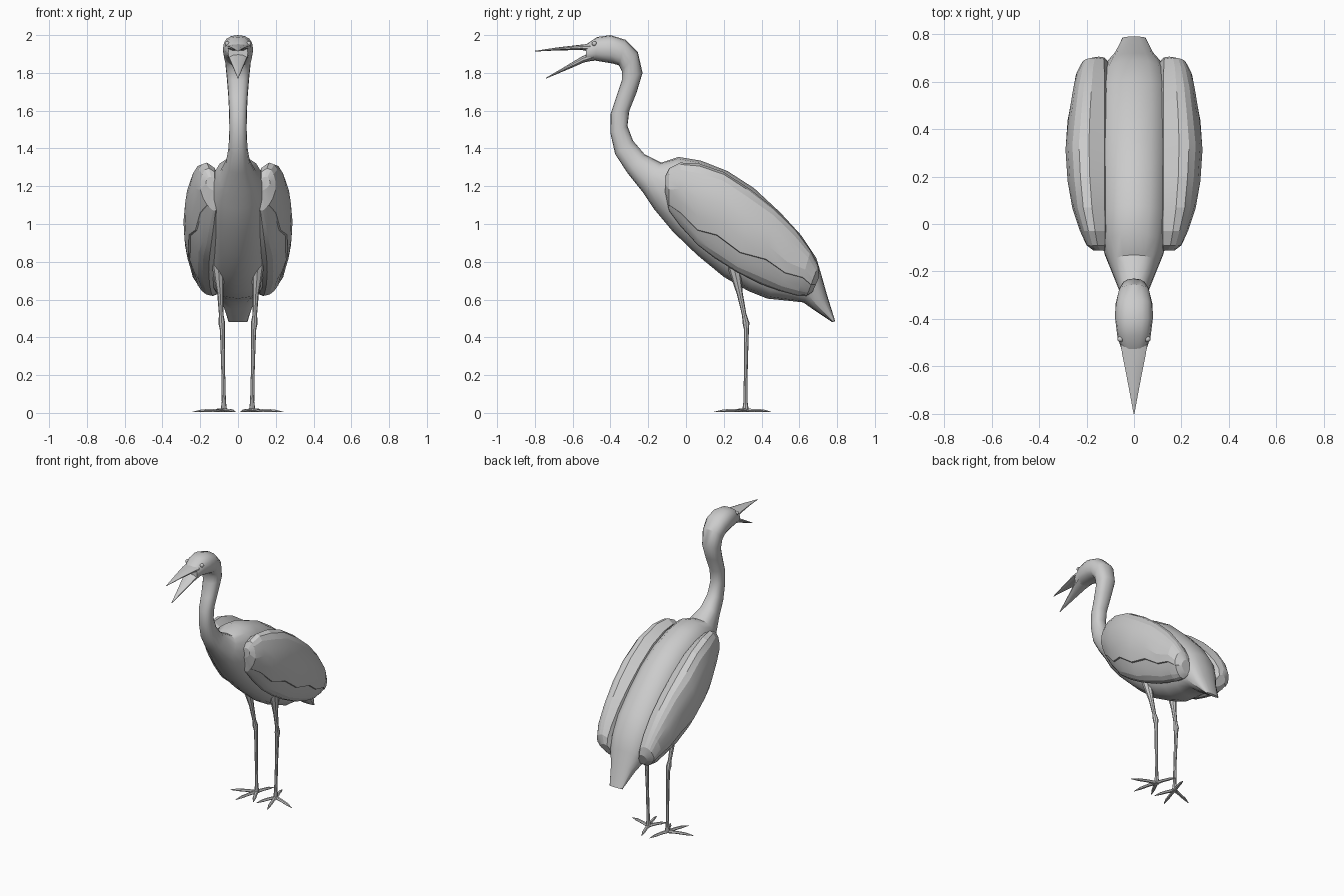
import bpy, bmesh, math
from mathutils import Vector

cube = bpy.data.objects.get("Cube")
if cube:
    bpy.data.objects.remove(cube, do_unlink=True)

grey = bpy.data.materials.new("plain grey")
grey.use_nodes = True
grey.diffuse_color = (0.6, 0.6, 0.6, 1)
grey.node_tree.nodes["Principled BSDF"].inputs["Base Color"].default_value = (0.6, 0.6, 0.6, 1)


def finish(name, bm, smooth):
    """Turn a bmesh into a shaded object."""
    bmesh.ops.recalc_face_normals(bm, faces=bm.faces)
    mesh = bpy.data.meshes.new(name)
    bm.to_mesh(mesh)
    bm.free()
    mesh.materials.append(grey)
    obj = bpy.data.objects.new(name, mesh)
    bpy.context.collection.objects.link(obj)
    if smooth:
        bpy.ops.object.select_all(action='DESELECT')
        obj.select_set(True)
        bpy.context.view_layer.objects.active = obj
        bpy.ops.object.shade_smooth_by_angle(angle=math.radians(smooth))
    return obj


def loft(name, rings, smooth=30):
    """Skin a list of equal rings and cap both ends."""
    bm = bmesh.new()
    loops = [[bm.verts.new(p) for p in ring] for ring in rings]
    n = len(loops[0])
    for a, b in zip(loops, loops[1:]):
        for i in range(n):
            j = (i + 1) % n
            bm.faces.new((a[i], a[j], b[j], b[i]))
    bm.faces.new(loops[0])
    bm.faces.new(loops[-1])
    return finish(name, bm, smooth)


def power(v, p):
    return math.copysign(abs(v) ** p, v)


def section(station, sides, p=0.85):
    """Rounded ring spanning a back point and a belly point, with a half width."""
    ty, tz, by, bz, w = station
    top, low = Vector((0, ty, tz)), Vector((0, by, bz))
    mid, half = (top + low) / 2, (top - low) / 2
    ring = []
    for i in range(sides):
        t = math.tau * i / sides
        ring.append(mid + half * power(math.cos(t), p) + Vector((w * power(math.sin(t), p), 0, 0)))
    return ring


def tube(name, path, sides=8, flat=1.0):
    """Tapered tube through (point, radius) pairs."""
    pts = [Vector(p) for p, r in path]
    rings = []
    for i, (p, r) in enumerate(path):
        d = (pts[min(i + 1, len(pts) - 1)] - pts[max(i - 1, 0)]).normalized()
        up = Vector((0, 0, 1)) if abs(d.z) < 0.8 else Vector((0, 1, 0))
        a = d.cross(up).normalized()
        b = a.cross(d)
        rings.append([pts[i] + a * r * math.cos(math.tau * k / sides)
                      + b * r * flat * math.sin(math.tau * k / sides) for k in range(sides)])
    return loft(name, rings, 40)


# Head, neck, body and tail as one skin: back y z, belly y z, half width
body = [
    (-.53, 1.95, -.53, 1.86, .052),
    (-.47, 1.99, -.48, 1.865, .07),
    (-.40, 2.0, -.39, 1.85, .08),
    (-.32, 1.975, -.355, 1.84, .078),
    (-.255, 1.91, -.34, 1.81, .068),
    (-.23, 1.8, -.34, 1.76, .06),
    (-.26, 1.7, -.37, 1.67, .052),
    (-.30, 1.6, -.40, 1.58, .047),
    (-.31, 1.52, -.40, 1.48, .046),
    (-.28, 1.44, -.375, 1.37, .05),
    (-.22, 1.37, -.31, 1.27, .065),
    (-.13, 1.325, -.23, 1.17, .1),
    (-.04, 1.355, -.17, 1.08, .13),
    (.08, 1.335, -.07, .96, .15),
    (.22, 1.28, .06, .835, .16),
    (.36, 1.19, .2, .72, .165),
    (.5, 1.06, .33, .645, .165),
    (.61, .94, .43, .605, .16),
    (.69, .82, .53, .595, .14),
    (.72, .72, .62, .585, .115),
    (.745, .63, .67, .55, .085),
    (.79, .485, .775, .48, .05),
]
loft("body_neck_head", [section(s, 16) for s in body])

# Open beak
upper = [(-.5, 1.955, -.5, 1.91, .06), (-.55, 1.95, -.55, 1.921, .052),
         (-.68, 1.935, -.68, 1.919, .025), (-.8, 1.917, -.8, 1.913, .002)]
lower = [(-.49, 1.915, -.49, 1.865, .055), (-.55, 1.888, -.54, 1.855, .046),
         (-.65, 1.828, -.645, 1.81, .022), (-.74, 1.775, -.74, 1.77, .002)]
loft("upper_beak", [section(s, 10, 1) for s in upper])
loft("lower_beak", [section(s, 10, 1) for s in lower])

# Folded wing stations: top y z, bottom y z, outer x
wing = [
    (-.112, 1.25, -.112, 1.17, .17),
    (-.09, 1.295, -.09, 1.07, .2),
    (-.03, 1.325, -.03, .99, .228),
    (.07, 1.32, .06, .89, .26),
    (.2, 1.275, .15, .82, .282),
    (.34, 1.185, .27, .745, .29),
    (.47, 1.08, .4, .68, .28),
    (.58, .97, .5, .645, .262),
    (.66, .86, .59, .62, .245),
    (.7, .78, .64, .62, .222),
    (.705, .72, .67, .64, .18),
]


def wing_ring(i, station, side):
    """Wing section with a stepped, ragged covert edge on the outside."""
    ty, tz, by, bz, outer = station
    inner = 0.115 - 0.025 * math.sin(math.pi * i / (len(wing) - 1))
    cx, w = (inner + outer) / 2, (outer - inner) / 2
    top, low = Vector((0, ty, tz)), Vector((0, by, bz))
    seam = 135 - 4 * i + (4 if i % 2 else -4)
    turns = [(seam * k / 6, 1.0) for k in range(7)]
    turns += [(seam + 1 + (179 - seam) * k / 4, 0.9) for k in range(4)]
    turns += [(180 + 36 * k, 1.0) for k in range(5)]
    ring = []
    for deg, grow in turns:
        c, s = math.cos(math.radians(deg)), math.sin(math.radians(deg))
        p = (top + low) / 2 + (top - low) / 2 * power(c, 0.9)
        p.x = side * (cx + w * grow * power(s, 0.8) - 0.035 * max(0, -c))
        ring.append(p)
    return ring


# Toe tips relative to the foot
toes = {"outer": (.165, -.057), "front": (.05, -.165), "inner": (-.062, -.125), "hind": (-.044, .135)}

for label, side in (("left", 1), ("right", -1)):
    loft(label + "_wing", [wing_ring(i, s, side) for i, s in enumerate(wing)], 14)

    # Leg with a knobbed joint
    tube(label + "_leg", [((side * x, y, z), r) for x, y, z, r in (
        (.105, .25, .79, .035), (.1, .268, .71, .026), (.094, .285, .63, .016),
        (.089, .308, .52, .012), (.086, .318, .475, .018), (.083, .32, .44, .013),
        (.079, .317, .25, .01), (.075, .315, .06, .011), (.075, .315, .008, .018))])

    # Spread toes
    for toe, (dx, dy) in toes.items():
        path = []
        for f, z, r in ((0, .013, .014), (.35, .014, .012), (.7, .011, .011), (1, .005, .002)):
            path.append(((side * (.075 + dx * f), .315 + dy * f, z), r))
        tube(label + "_" + toe + "_toe", path, 6, 0.75)

    # Eye
    bm = bmesh.new()
    bmesh.ops.create_uvsphere(bm, u_segments=10, v_segments=6, radius=0.013)
    bmesh.ops.translate(bm, verts=bm.verts, vec=(side * .057, -.485, 1.955))
    finish(label + "_eye", bm, 40)
